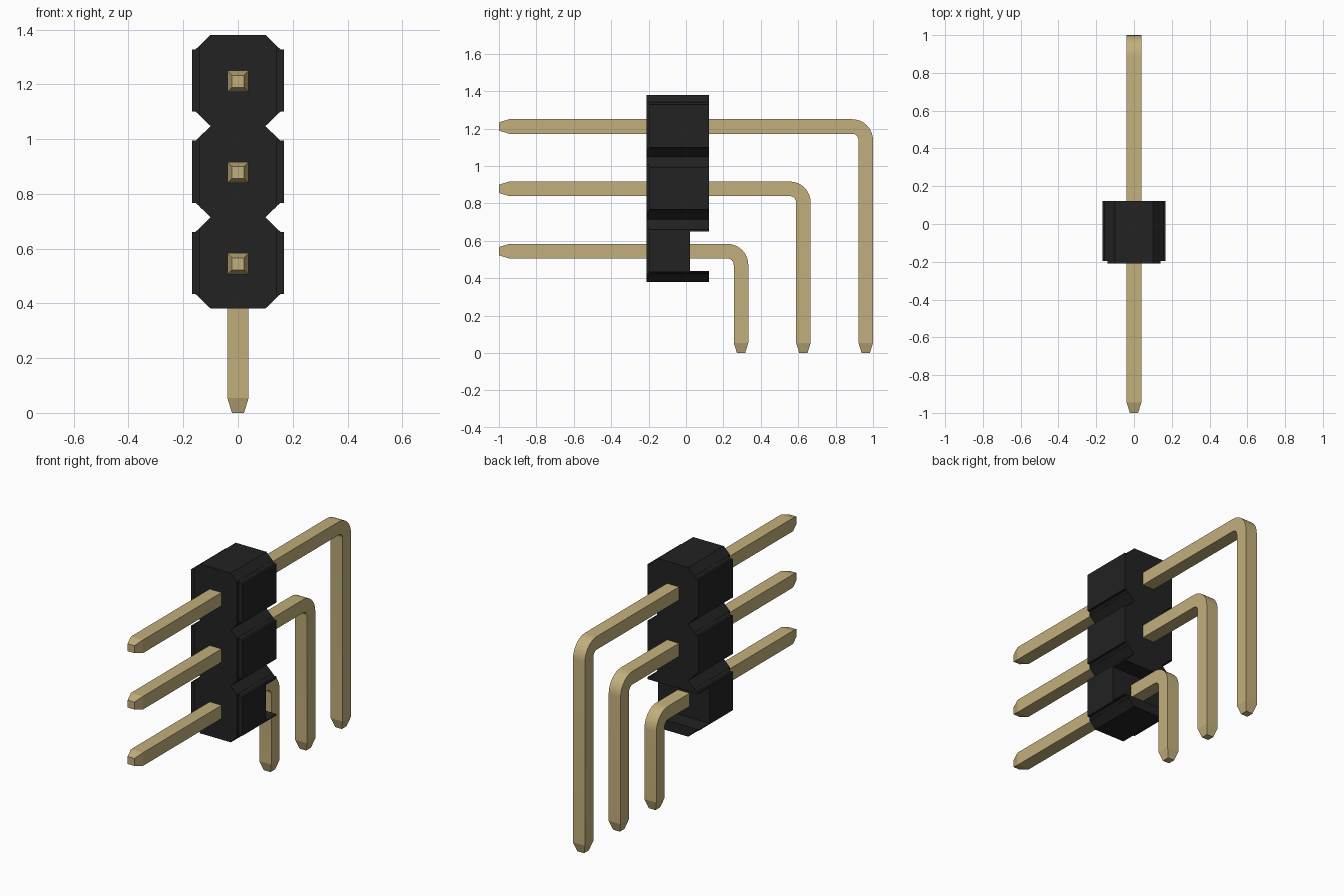
import bpy
import bmesh
from math import sin, cos, pi
from mathutils import Vector

cube = bpy.data.objects.get("Cube")
if cube:
    bpy.data.objects.remove(cube, do_unlink=True)


def material(name, color, roughness):
    m = bpy.data.materials.new(name)
    m.use_nodes = True
    m.diffuse_color = color
    bsdf = m.node_tree.nodes["Principled BSDF"]
    bsdf.inputs["Base Color"].default_value = color
    bsdf.inputs["Roughness"].default_value = roughness
    return m


black = material("black plastic", (0.016, 0.016, 0.016, 1), 0.6)
gold = material("gold metal", (0.54, 0.43, 0.2, 1), 0.5)


def finish(name, bm, mat):
    bmesh.ops.recalc_face_normals(bm, faces=bm.faces)
    mesh = bpy.data.meshes.new(name)
    bm.to_mesh(mesh)
    bm.free()
    mesh.materials.append(mat)
    obj = bpy.data.objects.new(name, mesh)
    bpy.context.collection.objects.link(obj)
    return obj


def prism(name, outline, y0, y1, mat):
    """Extrude an (x, z) outline from y0 to y1."""
    bm = bmesh.new()
    face = bm.faces.new([bm.verts.new((x, y0, z)) for x, z in outline])
    out = bmesh.ops.extrude_face_region(bm, geom=[face])
    verts = [v for v in out["geom"] if isinstance(v, bmesh.types.BMVert)]
    bmesh.ops.translate(bm, verts=verts, vec=(0, y1 - y0, 0))
    return finish(name, bm, mat)


PITCH = 1 / 3
BASE = 0.381
FRONT, BACK = -0.21, 0.122
centers = [BASE + PITCH * (i + 0.5) for i in range(3)]

# Housing: three chamfered cells stacked into one block
right = [(0.1, BASE)]
for c in centers:
    right += [(0.141, c - 0.127), (0.141, c + 0.127), (0.1, c + PITCH / 2)]
left = [(-x, z) for x, z in reversed(right)]
parts = [prism("housing", right + left, FRONT, BACK, black)]

# Raised side pads on each cell
for c in centers:
    for side, s in (("left", 1), ("right", -1)):
        half = [(0.14, 0.127), (0.155, 0.114), (0.168, 0.114)]
        pad = [(s * x, c + z) for x, z in half]
        pad += [(s * x, c - z) for x, z in reversed(half)]
        parts.append(prism(f"{side}_pad", pad, -0.197, BACK, black))

# Relief slot behind the lowest cell
slot = prism("slot_cutter", [(-0.3, 0.44), (0.3, 0.44), (0.3, 0.65), (-0.3, 0.65)],
             0.022, 0.3, black)
slot.hide_render = True
for part in parts[:3]:
    mod = part.modifiers.new("slot", 'BOOLEAN')
    mod.object = slot
    mod.solver = 'EXACT'
    bpy.context.view_layer.objects.active = part
    bpy.ops.object.modifier_apply(modifier=mod.name)
bpy.data.objects.remove(slot, do_unlink=True)


def bent_pin(name, z, y_down):
    """Square pin running back, bending down, with tapered ends."""
    half, tip, taper, r = 0.039, 0.022, 0.055, 0.073
    # Each station: y, z, bend angle, half width
    stations = [(-1, z, 0, tip), (-1 + taper, z, 0, half)]
    for i in range(9):
        a = pi / 2 * i / 8
        stations.append((y_down - r + r * sin(a), z - r + r * cos(a), a, half))
    stations += [(y_down, taper, pi / 2, half), (y_down, 0, pi / 2, tip)]
    bm = bmesh.new()
    rings = []
    for y, h, a, w in stations:
        up = Vector((0, sin(a), cos(a)))
        rings.append([bm.verts.new(Vector((sx * w, y, h)) + up * sz * w)
                      for sx, sz in ((-1, -1), (1, -1), (1, 1), (-1, 1))])
    for a, b in zip(rings, rings[1:]):
        for i in range(4):
            j = (i + 1) % 4
            bm.faces.new((a[i], a[j], b[j], b[i]))
    bm.faces.new(rings[0])
    bm.faces.new(rings[-1])
    obj = finish(name, bm, gold)
    bpy.ops.object.select_all(action='DESELECT')
    obj.select_set(True)
    bpy.context.view_layer.objects.active = obj
    bpy.ops.object.shade_smooth_by_angle(angle=0.21)


# Pins, each higher one reaching further back
for i, label in enumerate(("lower", "middle", "upper")):
    bent_pin(f"{label}_pin", centers[i] - 0.003, 0.961 - PITCH * (2 - i))
